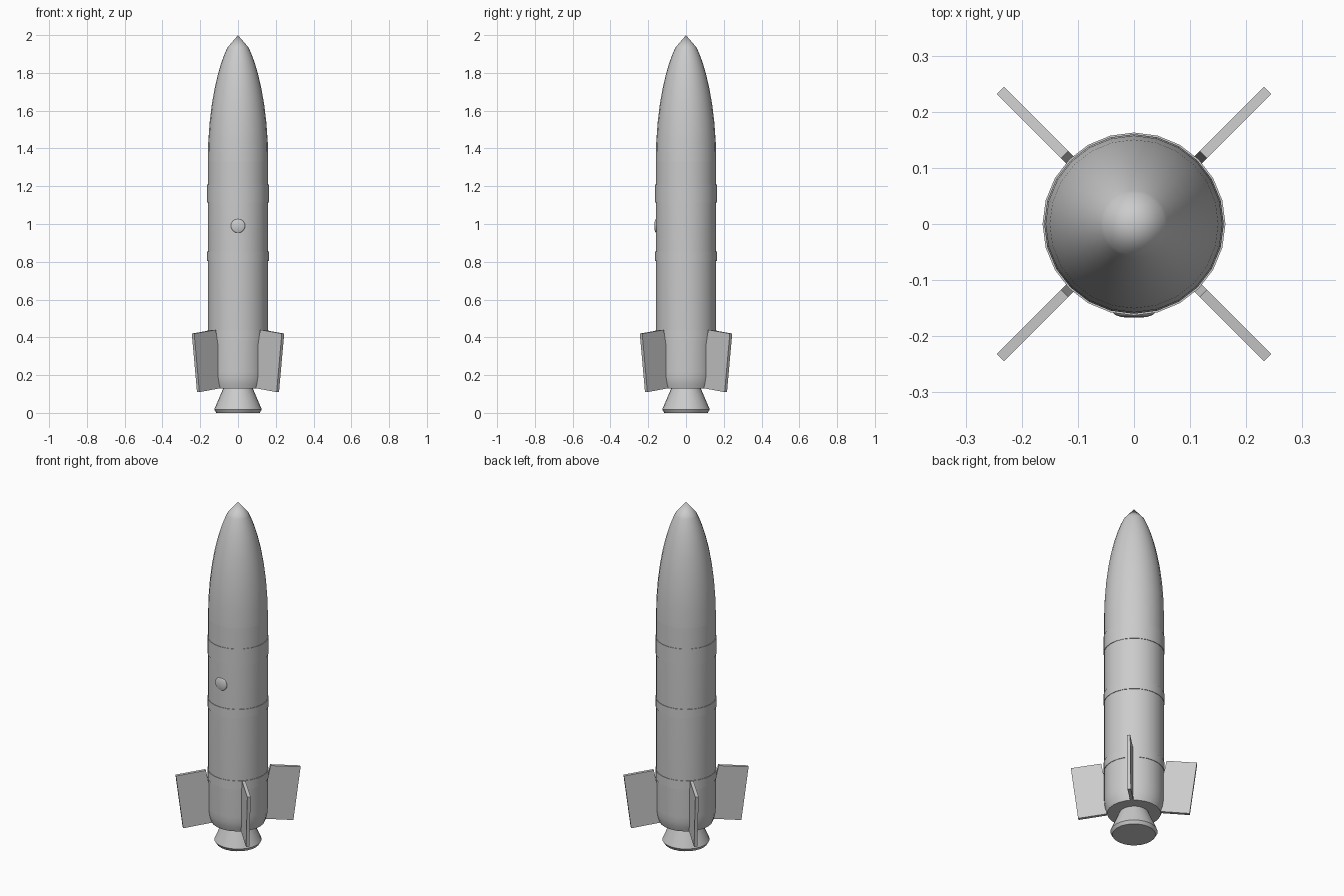
import bpy, bmesh, math
from mathutils import Matrix

if "Cube" in bpy.data.objects:
    bpy.data.objects.remove(bpy.data.objects["Cube"])

grey = bpy.data.materials.new("plain grey")
grey.diffuse_color = (0.6, 0.6, 0.6, 1)
grey.use_nodes = True
grey.node_tree.nodes["Principled BSDF"].inputs["Base Color"].default_value = grey.diffuse_color


def add_object(name, bm, angle=None):
    bmesh.ops.recalc_face_normals(bm, faces=bm.faces)
    me = bpy.data.meshes.new(name)
    bm.to_mesh(me)
    bm.free()
    me.materials.append(grey)
    ob = bpy.data.objects.new(name, me)
    bpy.context.collection.objects.link(ob)
    if angle:
        bpy.ops.object.select_all(action='DESELECT')
        ob.select_set(True)
        bpy.context.view_layer.objects.active = ob
        bpy.ops.object.shade_smooth_by_angle(angle=math.radians(angle))
    return ob


def lathe(name, profile, segments=24, matrix=None):
    """Spin (radius, height) points round z; radius 0 closes an end."""
    bm = bmesh.new()
    rings = []
    for r, z in profile:
        if r == 0:
            rings.append([bm.verts.new((0, 0, z))] * segments)
        else:
            rings.append([bm.verts.new((r * math.sin(2 * math.pi * i / segments),
                                        r * math.cos(2 * math.pi * i / segments), z))
                          for i in range(segments)])
    for a, b in zip(rings, rings[1:]):
        for i in range(segments):
            j = (i + 1) % segments
            quad = list(dict.fromkeys((a[i], a[j], b[j], b[i])))
            bm.faces.new(quad)
    if matrix:
        bm.transform(matrix)
    return add_object(name, bm, 32)


# Hull with rounded tail
lathe("hull", [(0, 0.13), (0.143, 0.13), (0.153, 0.158), (0.158, 0.185),
               (0.16, 0.22), (0.16, 1.33)])

# Pointed nose
nose = [(0.16, 1.33)]
for k in range(1, 10):
    t = 0.903 * math.sin(math.pi / 2 * k / 9)
    nose.append((0.16 * (1 - t * t) ** 0.63, 1.33 + 0.67 * t))
lathe("nose_cone", nose + [(0, 2.0)])

# Thin raised bands
for name, low, high in (("upper_band", 1.115, 1.21), ("middle_band", 0.805, 0.855),
                        ("lower_band", 0.385, 0.435)):
    lathe(name, [(0.158, low), (0.163, low), (0.163, high), (0.158, high)])

# Engine nozzle
lathe("nozzle", [(0, 0), (0.115, 0), (0.126, 0.018), (0.076, 0.135), (0, 0.135)])

# Porthole on the front
lathe("porthole", [(0.038, 0), (0.038, 0.012), (0.034, 0.017), (0.022, 0.021), (0, 0.022)], 16,
      Matrix.Translation((0, -0.145, 0.99)) @ Matrix.Rotation(math.pi / 2, 4, 'X'))

# Four diagonal fins
fin = [(0.337, 0.42), (0.175, 0.44), (0.157, 0.35), (0.145, 0.13), (0.298, 0.11)]
for i in range(4):
    bm = bmesh.new()
    face = bm.faces.new([bm.verts.new((r, -0.009, z)) for r, z in fin])
    out = bmesh.ops.extrude_face_region(bm, geom=[face])
    bmesh.ops.translate(bm, vec=(0, 0.018, 0),
                        verts=[v for v in out["geom"] if isinstance(v, bmesh.types.BMVert)])
    bm.transform(Matrix.Rotation(math.radians(45 + 90 * i), 4, 'Z'))
    add_object(f"fin_{i + 1}", bm)
